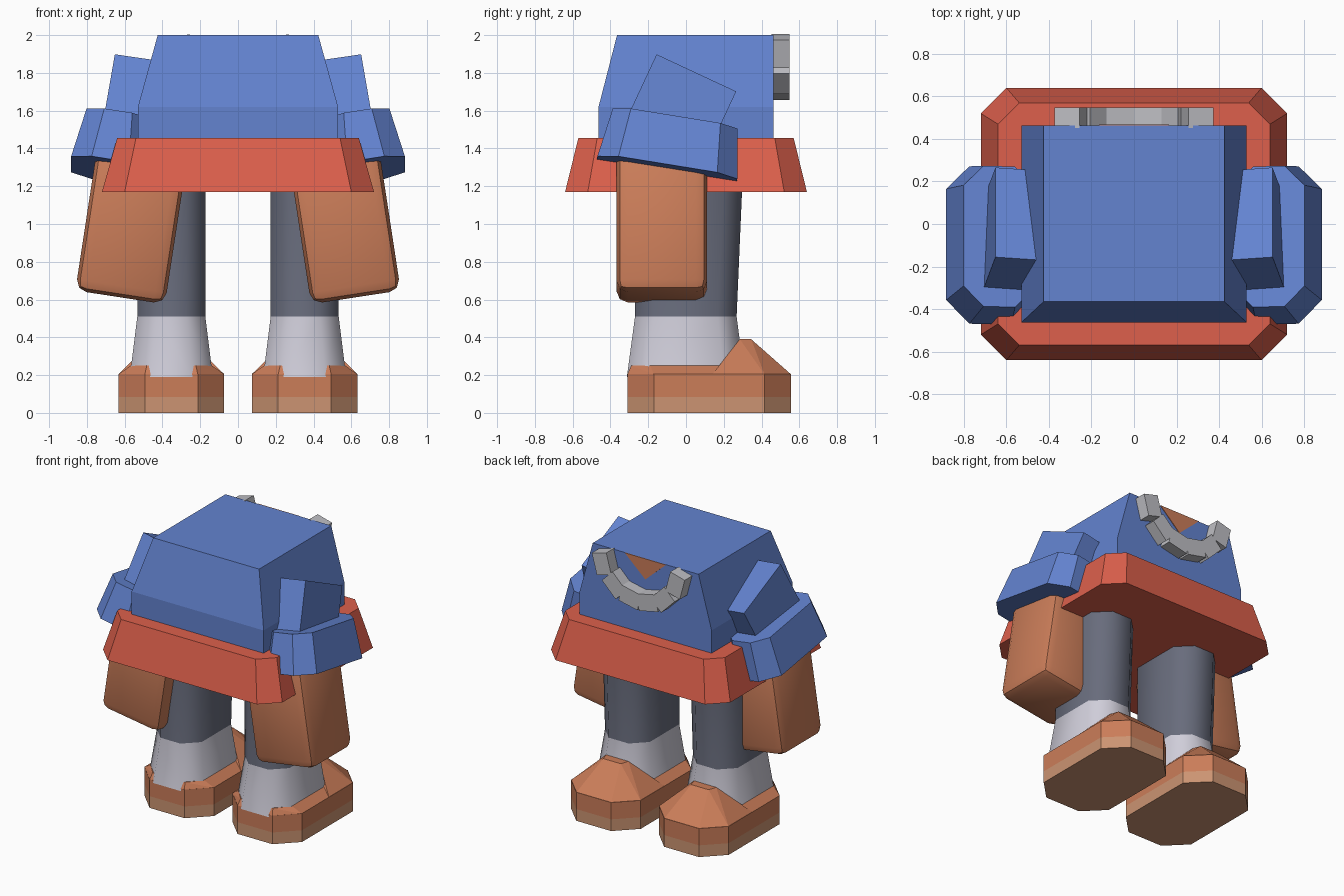
import bpy, bmesh, math
from mathutils import Matrix, Vector

if "Cube" in bpy.data.objects:
    bpy.data.objects.remove(bpy.data.objects["Cube"])


def material(name, r, g, b):
    m = bpy.data.materials.new(name)
    lin = [((c / 255 + 0.055) / 1.055) ** 2.4 for c in (r, g, b)]
    m.diffuse_color = (*lin, 1)
    m.use_nodes = True
    m.node_tree.nodes["Principled BSDF"].inputs["Base Color"].default_value = m.diffuse_color
    return m


BLUE = material("blue cloth", 99, 131, 208)
RED = material("red cloth", 221, 96, 76)
BROWN = material("brown", 203, 125, 89)
TAN = material("tan sole", 204, 148, 114)
GREY = material("dark grey", 104, 108, 124)
LIGHT = material("pale grey", 208, 206, 218)
SILVER = material("silver", 190, 190, 195)


def finish(name, bm, mats, mirror=False, smooth=None, rule=None):
    """Turn a bmesh into an object; optional mirror, smoothing and face colour rule."""
    bmesh.ops.recalc_face_normals(bm, faces=bm.faces)
    if rule:
        for f in bm.faces:
            f.material_index = rule(f.calc_center_median())
    me = bpy.data.meshes.new(name)
    bm.to_mesh(me)
    bm.free()
    ob = bpy.data.objects.new(name, me)
    bpy.context.collection.objects.link(ob)
    for m in mats:
        me.materials.append(m)
    if smooth:
        bpy.ops.object.select_all(action='DESELECT')
        ob.select_set(True)
        bpy.context.view_layer.objects.active = ob
        bpy.ops.object.shade_smooth_by_angle(angle=math.radians(smooth))
    if mirror:
        mod = ob.modifiers.new("mirror", 'MIRROR')
        mod.use_mirror_merge = False
    return ob


def octagon(x0, x1, y0, y1, z, c):
    """Rectangle with chamfered corners."""
    return [Vector((x, y, z)) for x, y in (
        (x0 + c, y0), (x1 - c, y0), (x1, y0 + c), (x1, y1 - c),
        (x1 - c, y1), (x0 + c, y1), (x0, y1 - c), (x0, y0 + c))]


def loft(rings, mat=Matrix()):
    bm = bmesh.new()
    vs = [[bm.verts.new(mat @ p) for p in r] for r in rings]
    n = len(vs[0])
    for a, b in zip(vs, vs[1:]):
        for i in range(n):
            bm.faces.new((a[i], a[(i + 1) % n], b[(i + 1) % n], b[i]))
    bm.faces.new(vs[0][::-1])
    bm.faces.new(vs[-1])
    return bm


def hull(points, bm):
    vs = [bm.verts.new(p) for p in points]
    bmesh.ops.convex_hull(bm, input=vs)
    bmesh.ops.dissolve_limit(bm, angle_limit=0.01, verts=bm.verts, edges=bm.edges)


def add_box(bm, size, mat):
    return bmesh.ops.create_cube(bm, size=1, matrix=mat @ Matrix.Diagonal((*size, 1)))


def tilt(x_deg, y_deg):
    return (Matrix.Rotation(math.radians(x_deg), 4, 'X')
            @ Matrix.Rotation(math.radians(y_deg), 4, 'Y'))


# Torso: straight below, tapering at the shoulders
def rect(hx, y0, y1, z):
    return [Vector(p) for p in ((-hx, y0, z), (hx, y0, z), (hx, y1, z), (-hx, y1, z))]


finish("torso", loft([rect(.53, -.463, .463, 1.3), rect(.53, -.463, .463, 1.62),
                      rect(.425, -.365, .463, 2.0)]), [BLUE])

# Neckline: thin triangular plate
tri = ((-.165, 2.0), (.165, 2.0), (0, 1.85))
finish("neckline", loft([[Vector((x, y, z)) for x, z in tri] for y in (.46, .467)]), [BROWN])

# Tunic skirt
finish("skirt", loft([octagon(-.72, .72, -.64, .64, 1.17, .12),
                      octagon(-.64, .64, -.57, .57, 1.455, .1)]), [RED])

# Shoulder sleeve blocks
bm = bmesh.new()
rot = tilt(-25, -9)
add_box(bm, (.3, .465, .36),
        Matrix.Translation((.652, .055, 1.80)) @ rot @ Matrix.Translation((-.15, 0, -.18)))
finish("sleeve", bm, [BLUE], mirror=True)

# Flared cuffs
finish("cuff", loft([octagon(-.21, .21, -.375, .375, -.135, .11),
                     octagon(-.17, .17, -.335, .335, .135, .095)],
                    Matrix.Translation((.655, -.08, 1.415)) @ tilt(-9.2, -9)),
       [BLUE], mirror=True)

# Bare arms with softened edges
bm = bmesh.new()
add_box(bm, (.48, .48, .80),
        Matrix.Translation((.624, -.128, .612)) @ tilt(0, -8.7) @ Matrix.Translation((0, 0, .40)))
bmesh.ops.bevel(bm, geom=bm.edges[:], offset=.06, segments=2, profile=.5, affect='EDGES')
finish("arm", bm, [BROWN], mirror=True, smooth=35)

# Legs with pale flared lower part
LX = .353
finish("leg", loft([octagon(LX - .22, LX + .22, -.313, .31, .19, .11),
                    octagon(LX - .18, LX + .18, -.27, .268, .51, .1),
                    octagon(LX - .18, LX + .18, -.27, .30, 1.25, .1)]),
       [GREY, LIGHT], mirror=True, smooth=50,
       rule=lambda c: 1 if c.z < .51 else 0)

# Boot soles in two bands
finish("boot_sole", loft([octagon(LX - .28, LX + .28, -.31, .555, z, .14)
                          for z in (0, .085, .207)]),
       [BROWN, TAN], mirror=True, rule=lambda c: 1 if c.z < .08 else 0)

# Boot uppers: low heel rim and rising toe
bm = bmesh.new()
hull(octagon(LX - .28, LX + .28, -.31, .555, .205, .14)[:3]
     + octagon(LX - .28, LX + .28, -.31, .555, .205, .14)[7:]
     + [Vector((LX + s * .28, .2, .205)) for s in (-1, 1)]
     + [Vector((LX + s * x, y, .25)) for s in (-1, 1) for x, y in ((.215, -.19), (.215, .2), (.13, -.29))], bm)
finish("boot_heel", bm, [BROWN], mirror=True)
bm = bmesh.new()
hull(octagon(LX - .28, LX + .28, .0, .555, .205, .14)[2:]
     [:6] + [Vector((LX + s * x, y, z)) for s in (-1, 1)
             for x, y, z in ((.215, .2, .25), (.09, .285, .39), (.07, .345, .39))], bm)
finish("boot_toe", bm, [BROWN], mirror=True)

# Chest chain: links along a U
bm = bmesh.new()
for x, z, a in ((.295, 1.915, 15), (.195, 1.785, 45), (.07, 1.73, 78)):
    add_box(bm, (.12, .095, .155), Matrix.Translation((x, .5, z)) @ tilt(0, a))
finish("chain_links", bm, [SILVER], mirror=True)
